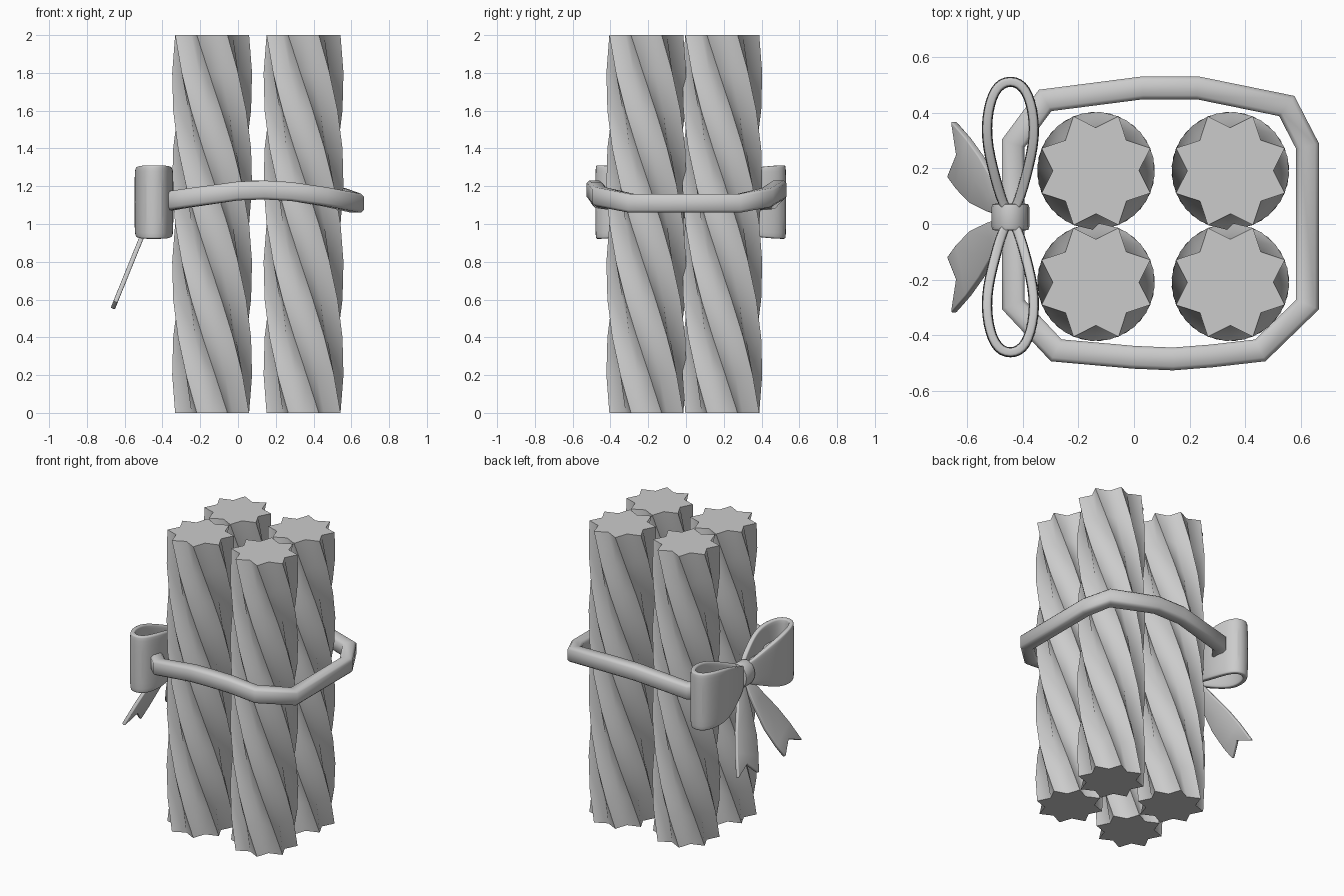
import bpy, math
from mathutils import Vector

if "Cube" in bpy.data.objects:
    bpy.data.objects.remove(bpy.data.objects["Cube"])


def make(name, verts, faces, angle=30, mods=()):
    me = bpy.data.meshes.new(name)
    me.from_pydata(verts, [], faces)
    me.update()
    ob = bpy.data.objects.new(name, me)
    bpy.context.collection.objects.link(ob)
    for kind, props in mods:
        m = ob.modifiers.new(kind.title(), kind)
        for k, v in props.items():
            setattr(m, k, v)
    bpy.ops.object.select_all(action='DESELECT')
    ob.select_set(True)
    bpy.context.view_layer.objects.active = ob
    bpy.ops.object.shade_smooth_by_angle(angle=math.radians(angle))
    return ob


def bridge(rings, n, closed):
    """Quads between consecutive rings of n points."""
    faces = []
    for i in range(rings if closed else rings - 1):
        a, b = i * n, (i + 1) % rings * n
        for j in range(n):
            k = (j + 1) % n
            faces.append((a + j, a + k, b + k, b + j))
    return faces


def closed_ribbon(name, path, thick, bevel, mods=(), angle=30):
    """Sweep a chamfered rectangle round a closed path of (x, y, z, height), counter-clockwise."""
    verts = []
    for i, (x, y, z, h) in enumerate(path):
        p = Vector((x, y))
        d0 = (p - Vector(path[i - 1][:2])).normalized()
        d1 = (Vector(path[(i + 1) % len(path)][:2]) - p).normalized()
        t = (d0 + d1).normalized()
        nrm = Vector((t.y, -t.x)) / max(t.dot(d1), 0.6)
        a, b, c = thick / 2, h / 2, bevel
        for u, v in ((a, c - b), (a, b - c), (a - c, b), (c - a, b),
                     (-a, b - c), (-a, c - b), (c - a, -b), (a - c, -b)):
            q = p + nrm * u
            verts.append((q.x, q.y, z + v))
    return make(name, verts, bridge(len(path), 8, True), angle, mods)


# Four twisted star-section sticks
LEVELS, POINTS = 10, 8
N = POINTS * 2


def stick(name, cx, cy):
    verts = []
    for i in range(LEVELS + 1):
        z = 2 * i / LEVELS
        for j in range(N):
            r = 0.155 if j % 2 == 0 else 0.212
            a = math.tau * j / N - math.pi / 2 * z
            verts.append((cx + r * math.cos(a), cy + r * math.sin(a), z))
    faces = bridge(LEVELS + 1, N, False)
    faces.append(tuple(reversed(range(N))))
    faces.append(tuple(range(LEVELS * N, (LEVELS + 1) * N)))
    make(name, verts, faces, 75)


for i, cx in enumerate((-0.137, 0.347)):
    for j, cy in enumerate((-0.21, 0.192)):
        stick(f"twisted_stick_{i * 2 + j + 1}", cx, cy)

# Faceted tie band, arched over front and back
band = [(0.625, -0.29, 1.11), (0.625, 0.28, 1.11), (0.55, 0.425, 1.14),
        (0.23, 0.49, 1.18), (0.03, 0.49, 1.18), (-0.32, 0.445, 1.13),
        (-0.435, 0.29, 1.11), (-0.435, -0.29, 1.11), (-0.28, -0.455, 1.135),
        (0.0, -0.48, 1.175), (0.14, -0.486, 1.18), (0.28, -0.475, 1.172),
        (0.455, -0.455, 1.145)]
closed_ribbon("tie_band", [p + (0.1,) for p in band], 0.082, 0.014, angle=60)

# Bow loops
BX, BY, BZ = -0.445, 0.025, 1.116
side = [(0.02, 0.02, 0.13), (0.14, 0.055, 0.24), (0.29, 0.092, 0.355),
        (0.42, 0.076, 0.385), (0.49, 0.036, 0.39)]
SUB = ('SUBSURF', {'levels': 2, 'render_levels': 2})
for s, label in ((1, "back"), (-1, "front")):
    outline = [(BX + v, BY + s * u, BZ, h) for u, v, h in side]
    outline += [(BX - v, BY + s * u, BZ, h) for u, v, h in reversed(side)]
    if s < 0:
        outline.reverse()
    closed_ribbon(f"bow_loop_{label}", outline, 0.038, 0.006, [SUB], 60)

# Knot wrapped round the middle of the bow
kn = 16
profile = [(-0.048, 0.8), (-0.046, 0.95), (-0.035, 1), (0.035, 1), (0.046, 0.95), (0.048, 0.8)]
kv = [(BX + 0.068 * r * math.cos(math.tau * j / kn), BY + y,
       BZ - 0.085 * r * math.sin(math.tau * j / kn))
      for y, r in profile for j in range(kn)]
kf = bridge(len(profile), kn, False)
kf += [tuple(reversed(range(kn))), tuple(range(len(kv) - kn, len(kv)))]
make("bow_knot", kv, kf, 60)

# Notched tails hanging outward: rows of inner, middle, outer (y offset, z)
rows = [((0.0, 1.06), (0.025, 1.07), (0.05, 1.09)),
        ((0.02, 0.90), (0.075, 0.93), (0.13, 0.96)),
        ((0.05, 0.75), (0.135, 0.79), (0.22, 0.83)),
        ((0.1, 0.63), (0.195, 0.68), (0.285, 0.715)),
        ((0.145, 0.55), (0.225, 0.63), (0.345, 0.585))]
for s, label in ((1, "back"), (-1, "front")):
    verts = [(-0.51 - (0.93 - z) * 0.405, BY + s * y, z) for row in rows for y, z in row]
    faces = [(i * 3 + j, i * 3 + j + 1, i * 3 + j + 4, i * 3 + j + 3)
             for i in range(len(rows) - 1) for j in range(2)]
    if s < 0:
        faces = [f[::-1] for f in faces]
    make(f"bow_tail_{label}", verts, faces, 60,
         [('SOLIDIFY', {'thickness': 0.024, 'offset': 0}),
          ('BEVEL', {'width': 0.005, 'segments': 2})])
